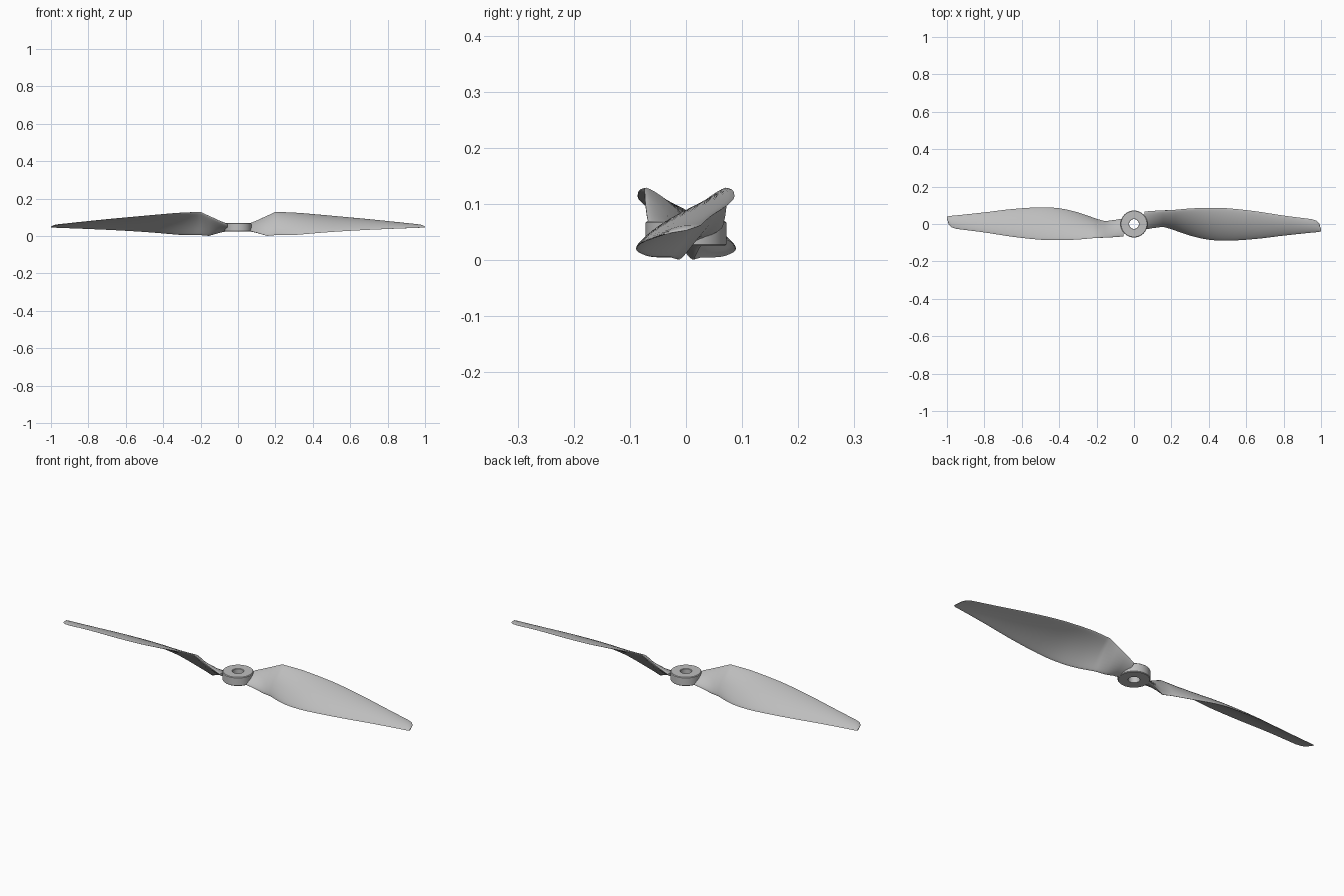
import bpy, bmesh, math
from mathutils import Vector

if "Cube" in bpy.data.objects:
    bpy.data.objects.remove(bpy.data.objects["Cube"], do_unlink=True)

grey = bpy.data.materials.new("light grey plastic")
grey.use_nodes = True
COLOUR = (0.52, 0.52, 0.52, 1)
grey.diffuse_color = COLOUR
grey.node_tree.nodes["Principled BSDF"].inputs["Base Color"].default_value = COLOUR


def finish(name, bm, angle):
    bmesh.ops.recalc_face_normals(bm, faces=bm.faces)
    mesh = bpy.data.meshes.new(name)
    bm.to_mesh(mesh)
    bm.free()
    mesh.materials.append(grey)
    obj = bpy.data.objects.new(name, mesh)
    bpy.context.collection.objects.link(obj)
    bpy.ops.object.select_all(action='DESELECT')
    obj.select_set(True)
    bpy.context.view_layer.objects.active = obj
    bpy.ops.object.shade_smooth_by_angle(angle=math.radians(angle))
    return obj


# Stations along a blade: x, low edge y z, high edge y z, thickness
ROOT = [(0.055, -0.03, 0.03, 0.066, 0.062, 0.022),
        (0.10, -0.022, 0.018, 0.070, 0.082, 0.021),
        (0.155, -0.014, 0.001, 0.073, 0.108, 0.020)]
BLADE = [(0.20, -0.027, 0.005, 0.074, 0.129, 0.019),
         (0.30, -0.062, 0.006, 0.083, 0.125, 0.017),
         (0.40, -0.084, 0.014, 0.086, 0.117, 0.015),
         (0.50, -0.089, 0.022, 0.084, 0.108, 0.014),
         (0.65, -0.080, 0.031, 0.068, 0.094, 0.012),
         (0.80, -0.062, 0.038, 0.045, 0.079, 0.010),
         (0.95, -0.046, 0.044, 0.026, 0.062, 0.008)]
TIP = [(0.975, -0.044, 0.045, 0.018, 0.059, 0.007),
       (0.99, -0.042, 0.045, 0.003, 0.054, 0.006),
       (1.0, -0.040, 0.046, -0.028, 0.049, 0.004)]


def smooth(rows, steps=5):
    """Hermite curve through the rows, with slopes taken along x."""
    def slope(i):
        a, b = rows[max(i - 1, 0)], rows[min(i + 1, len(rows) - 1)]
        return [(q - p) / (b[0] - a[0]) for p, q in zip(a, b)]
    out = []
    for i in range(len(rows) - 1):
        a, b, m, n = rows[i], rows[i + 1], slope(i), slope(i + 1)
        h = b[0] - a[0]
        for k in range(steps):
            t = k / steps
            s = t * t * (3 - 2 * t)
            out.append([p + (q - p) * s + h * (t * (1 - t) ** 2 * u - t * t * (1 - t) * v)
                        for p, q, u, v in zip(a, b, m, n)])
    return out + [rows[-1]]


def section(row, n=28):
    """Cambered, round-edged blade section."""
    x, ly, lz, hy, hz, thick = row
    low, high = Vector((x, ly, lz)), Vector((x, hy, hz))
    chord = high - low
    up = Vector((0, -chord.z, chord.y)).normalized()
    camber = 0.07 * chord.length * min(1, max(0, (x - 0.055) / 0.15))
    pts = []
    for i in range(n):
        a = math.tau * i / n
        arch = camber * math.sin(a) ** 2
        pts.append(low + chord * (0.5 - 0.5 * math.cos(a))
                   + up * (arch + thick / 2 * math.sin(a)))
    return pts


def blade(name, turn):
    bm = bmesh.new()
    rings = [[bm.verts.new(p) for p in section(r)] for r in ROOT + smooth(BLADE) + TIP]
    for a, b in zip(rings, rings[1:]):
        for i in range(len(a)):
            j = (i + 1) % len(a)
            bm.faces.new((a[i], a[j], b[j], b[i]))
    bm.faces.new(rings[0])
    bm.faces.new(rings[-1])
    obj = finish(name, bm, 40)
    obj.rotation_euler.z = turn


blade("left_blade", 0)
blade("right_blade", math.pi)

# Hub: ring turned from a chamfered profile
profile = [(0.026, 0.025), (0.069, 0.025), (0.072, 0.028), (0.072, 0.067),
           (0.069, 0.07), (0.028, 0.07), (0.026, 0.068)]
SIDES = 64
bm = bmesh.new()
rings = [[bm.verts.new((r * math.cos(math.tau * k / SIDES), r * math.sin(math.tau * k / SIDES), z))
          for r, z in profile] for k in range(SIDES)]
for k in range(SIDES):
    a, b = rings[k], rings[(k + 1) % SIDES]
    for i in range(len(profile)):
        j = (i + 1) % len(profile)
        bm.faces.new((a[i], a[j], b[j], b[i]))
finish("hub", bm, 30)
